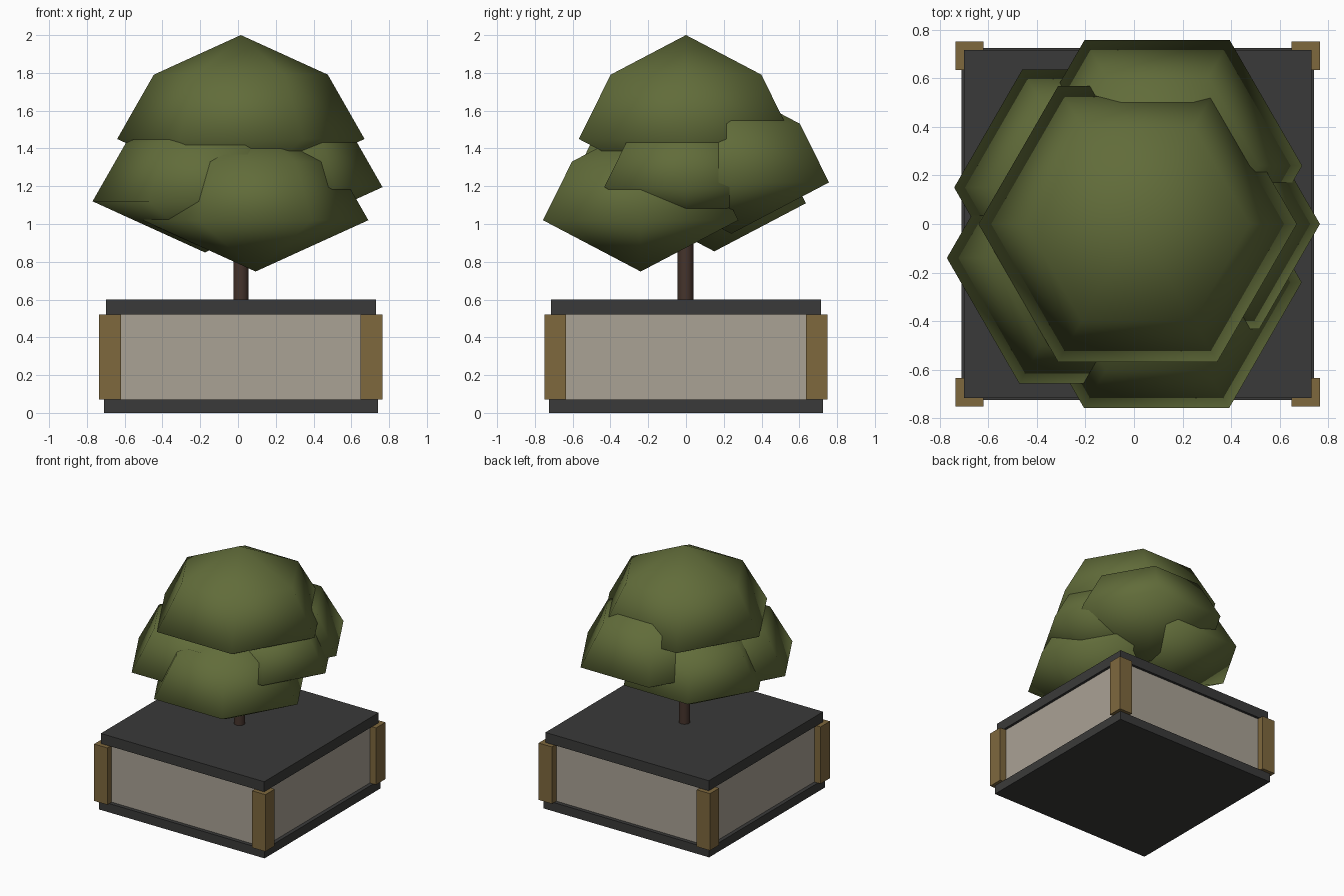
import bpy, bmesh, math

if "Cube" in bpy.data.objects:
    bpy.data.objects.remove(bpy.data.objects["Cube"])

CX = 0.015  # planter and trunk axis


def material(name, r, g, b):
    m = bpy.data.materials.new(name)
    m.diffuse_color = (r, g, b, 1)
    m.use_nodes = True
    m.node_tree.nodes["Principled BSDF"].inputs["Base Color"].default_value = m.diffuse_color
    return m


leaf = material("leaf_green", 0.12, 0.15, 0.042)
bark = material("bark_brown", 0.06, 0.034, 0.025)
slate = material("slate_grey", 0.042, 0.042, 0.041)
stone = material("stone_beige", 0.40, 0.36, 0.30)
wood = material("post_wood", 0.21, 0.138, 0.048)


def box(name, x, y, half, z0, z1, mat):
    bpy.ops.mesh.primitive_cube_add(size=1, location=(x, y, (z0 + z1) / 2))
    o = bpy.context.object
    o.name = name
    o.scale = (2 * half, 2 * half, z1 - z0)
    bpy.ops.object.transform_apply(location=False, rotation=False, scale=True)
    o.data.materials.append(mat)
    return o


def leaf_clump(name, x, y, z, r):
    # six-sided dome with a shallow cone underneath; z is the rim height
    bm = bmesh.new()
    top = bm.verts.new((0, 0, 0.84 * r))
    bottom = bm.verts.new((0, 0, -0.455 * r))

    def ring(rad, h):
        return [bm.verts.new((rad * math.cos(i * math.pi / 3),
                              rad * math.sin(i * math.pi / 3), h)) for i in range(6)]
    upper, rim = ring(0.703 * r, 0.52 * r), ring(r, 0)
    for i in range(6):
        j = (i + 1) % 6
        bm.faces.new((top, upper[i], upper[j]))
        bm.faces.new((upper[i], rim[i], rim[j], upper[j]))
        bm.faces.new((rim[i], bottom, rim[j]))
    bmesh.ops.recalc_face_normals(bm, faces=bm.faces)
    for f in bm.faces:
        f.smooth = True
    me = bpy.data.meshes.new(name)
    bm.to_mesh(me)
    bm.free()
    me.materials.append(leaf)
    o = bpy.data.objects.new(name, me)
    o.location = (x, y, z)
    bpy.context.collection.objects.link(o)


# planter: base slab, recessed panels, top slab
box("planter_base", CX, 0, 0.725, 0, 0.07, slate)
box("planter_panels", CX, 0, 0.695, 0.07, 0.52, stone)
box("planter_top", CX, 0, 0.715, 0.52, 0.60, slate)

# corner posts
for sx, side in ((-1, "left"), (1, "right")):
    for sy, end in ((-1, "front"), (1, "back")):
        box(f"post_{end}_{side}", CX + sx * 0.692, sy * 0.692, 0.058, 0.07, 0.52, wood)

# trunk
bpy.ops.mesh.primitive_cylinder_add(vertices=10, radius=0.042, depth=0.75,
                                    location=(CX, -0.003, 0.955))
trunk = bpy.context.object
trunk.name = "trunk"
trunk.data.materials.append(bark)
bpy.ops.object.shade_smooth_by_angle(angle=math.radians(40))

# overlapping leaf clumps
leaf_clump("leaves_top", CX, 0, 1.45, 0.655)
leaf_clump("leaves_front", 0.093, -0.24, 1.02, 0.597)
leaf_clump("leaves_left", -0.175, -0.14, 1.12, 0.595)
leaf_clump("leaves_back_left", -0.18, 0.15, 1.11, 0.56)
leaf_clump("leaves_back", 0.095, 0.24, 1.22, 0.597)
leaf_clump("leaves_right", 0.265, 0, 1.195, 0.50)
